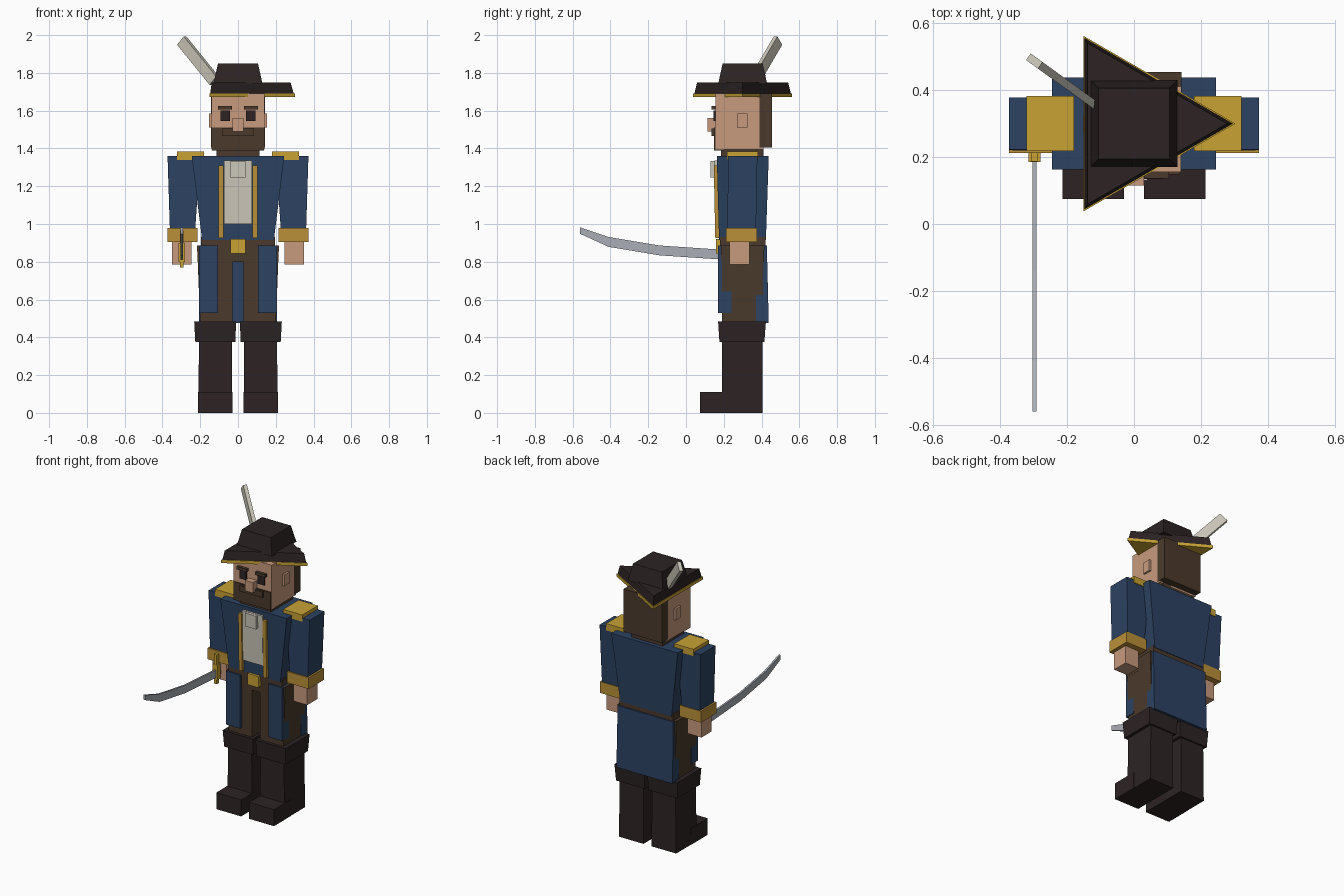
import bpy, bmesh, math
from mathutils import Vector, Matrix

if "Cube" in bpy.data.objects:
    bpy.data.objects.remove(bpy.data.objects["Cube"])


def material(name, rgb):
    m = bpy.data.materials.new(name)
    m.diffuse_color = (*rgb, 1)
    m.use_nodes = True
    m.node_tree.nodes["Principled BSDF"].inputs["Base Color"].default_value = m.diffuse_color
    return m


BLUE = material("coat_blue", (0.025, 0.055, 0.122))
GOLD = material("bright_gold", (0.578, 0.361, 0.034))
TRIM = material("trim_gold", (0.50, 0.28, 0.04))
SKIN = material("skin", (0.578, 0.328, 0.205))
DARK = material("dark_leather", (0.026, 0.017, 0.017))
BROWN = material("brown", (0.069, 0.042, 0.025))
WHITE = material("off_white", (0.60, 0.57, 0.49))
STEEL = material("steel", (0.40, 0.43, 0.47))


def loft(name, mat, lower, upper):
    """Solid joining two outlines with the same number of points."""
    bm = bmesh.new()
    a = [bm.verts.new(p) for p in lower]
    b = [bm.verts.new(p) for p in upper]
    n = len(a)
    bm.faces.new(a[::-1])
    bm.faces.new(b)
    for i in range(n):
        j = (i + 1) % n
        bm.faces.new((a[i], a[j], b[j], b[i]))
    bmesh.ops.recalc_face_normals(bm, faces=bm.faces)
    me = bpy.data.meshes.new(name)
    bm.to_mesh(me)
    bm.free()
    me.materials.append(mat)
    ob = bpy.data.objects.new(name, me)
    bpy.context.collection.objects.link(ob)
    return ob


def rect(x0, x1, y0, y1, z):
    return [(x0, y0, z), (x1, y0, z), (x1, y1, z), (x0, y1, z)]


def box(name, mat, x, y, z, top_x=None, top_y=None):
    """Box given by ranges; the top ranges may differ for a taper."""
    return loft(name, mat, rect(*x, *y, z[0]),
                rect(*(top_x or x), *(top_y or y), z[1]))


def pair(name, mat, x, y, z, top_x=None, top_y=None):
    """The same box on the left and the right."""
    flip = lambda r: (-r[1], -r[0]) if r else None
    box("left_" + name, mat, x, y, z, top_x, top_y)
    box("right_" + name, mat, flip(x), y, z, flip(top_x), top_y)


def triangle(r, z):
    return [(r * math.cos(a), 0.3 + r * math.sin(a), z)
            for a in (0, math.tau / 3, 2 * math.tau / 3)]


# boots
pair("boot_toe", DARK, (0.03, 0.213), (0.075, 0.25), (0, 0.11))
pair("boot_shaft", DARK, (0.03, 0.211), (0.19, 0.405), (0, 0.40), (0.032, 0.206))
pair("boot_cuff", DARK, (0.014, 0.226), (0.177, 0.415), (0.375, 0.485),
     (0.01, 0.232), (0.17, 0.423))

# trousers and belt
pair("trouser_leg", BROWN, (0.03, 0.20), (0.19, 0.405), (0.46, 0.81),
     (0.03, 0.2135), (0.19, 0.41))
box("hips", BROWN, (-0.2135, 0.2135), (0.187, 0.412), (0.80, 0.885),
    (-0.217, 0.217), (0.185, 0.415))
box("belt", BROWN, (-0.197, 0.197), (0.18, 0.42), (0.88, 0.93))
box("buckle", GOLD, (-0.04, 0.04), (0.158, 0.19), (0.845, 0.92))

# coat
box("coat_body", BLUE, (-0.19, 0.19), (0.175, 0.423), (0.915, 1.36),
    (-0.245, 0.245), (0.163, 0.438))
pair("front_coat_tail", BLUE, (0.105, 0.207), (0.17, 0.24), (0.53, 0.885))
box("back_coat_tail", BLUE, (-0.207, 0.207), (0.37, 0.438), (0.477, 0.885),
    (-0.205, 0.205), (0.37, 0.428))
pair("lapel_trim", TRIM, (0.078, 0.102), (0.155, 0.19), (0.925, 1.31),
     None, (0.147, 0.18))
box("shirt", WHITE, (-0.074, 0.074), (0.157, 0.19), (1.0, 1.335),
    None, (0.15, 0.18))
box("cravat", WHITE, (-0.04, 0.04), (0.13, 0.16), (1.245, 1.333))

# arms
pair("sleeve", BLUE, (0.228, 0.36), (0.22, 0.37), (0.95, 1.36),
     (0.20, 0.373), (0.222, 0.378))
pair("sleeve_cuff", TRIM, (0.215, 0.373), (0.212, 0.375), (0.905, 0.98))
pair("hand", SKIN, (0.247, 0.35), (0.23, 0.337), (0.785, 0.91))
pair("epaulette", GOLD, (0.18, 0.322), (0.218, 0.382), (1.338, 1.383))

# head
box("neck", BROWN, (-0.115, 0.115), (0.185, 0.41), (1.35, 1.41))
box("head", SKIN, (-0.14, 0.14), (0.155, 0.41), (1.395, 1.69))
box("hair", BROWN, (-0.142, 0.142), (0.39, 0.455), (1.405, 1.69))
box("beard", BROWN, (-0.137, 0.137), (0.148, 0.20), (1.39, 1.51))
box("moustache", BROWN, (-0.085, 0.085), (0.135, 0.16), (1.465, 1.505))
box("nose", SKIN, (-0.03, 0.03), (0.115, 0.16), (1.49, 1.56))
pair("ear", SKIN, (0.13, 0.153), (0.27, 0.325), (1.51, 1.585))
pair("eye", DARK, (0.043, 0.092), (0.146, 0.16), (1.545, 1.60))
pair("eyebrow", BROWN, (0.032, 0.105), (0.136, 0.16), (1.605, 1.625))

# three-cornered hat
loft("brim_trim", GOLD, triangle(0.303, 1.672), triangle(0.303, 1.692))
loft("brim", DARK, triangle(0.295, 1.69), triangle(0.278, 1.75))
box("crown", DARK, (-0.13, 0.13), (0.17, 0.43), (1.74, 1.85),
    (-0.106, 0.106), (0.194, 0.406))

# feather: flat plate leaning out of the crown
out = Vector((-0.81, 0.585, 0)).normalized()
along = (out + Vector((0, 0, 1))).normalized()
wide = (Vector((0, 0, 1)) - out).normalized()
thin = along.cross(wide)
tip = Vector((-0.298, 0.487, 1.971))
section = [wide * s * 0.031 + thin * t * 0.012
           for s, t in ((-1, -1), (1, -1), (1, 1), (-1, 1))]
loft("feather", WHITE, [tip - along * 0.30 + p for p in section],
     [tip + p for p in section])

# curved sword: (y, z, half height) along the blade
path = [(0.19, 0.838, 0.026), (-0.14, 0.86, 0.026), (-0.41, 0.905, 0.026),
        (-0.56, 0.965, 0.017)]
SX = -0.298


def blade_section(y, z, h):
    return [(SX - 0.006, y, z - h), (SX + 0.006, y, z - h),
            (SX + 0.006, y, z + h), (SX - 0.006, y, z + h)]


for i in range(3):
    loft("blade_%d" % (i + 1), STEEL, blade_section(*path[i]), blade_section(*path[i + 1]))
box("sword_guard", GOLD, (SX - 0.018, SX + 0.018), (0.185, 0.215), (0.80, 0.90))
box("sword_knuckle_bar", GOLD, (SX - 0.01, SX + 0.01), (0.187, 0.213), (0.77, 0.965))
box("sword_grip", GOLD, (SX - 0.012, SX + 0.012), (0.20, 0.30), (0.825, 0.85))
